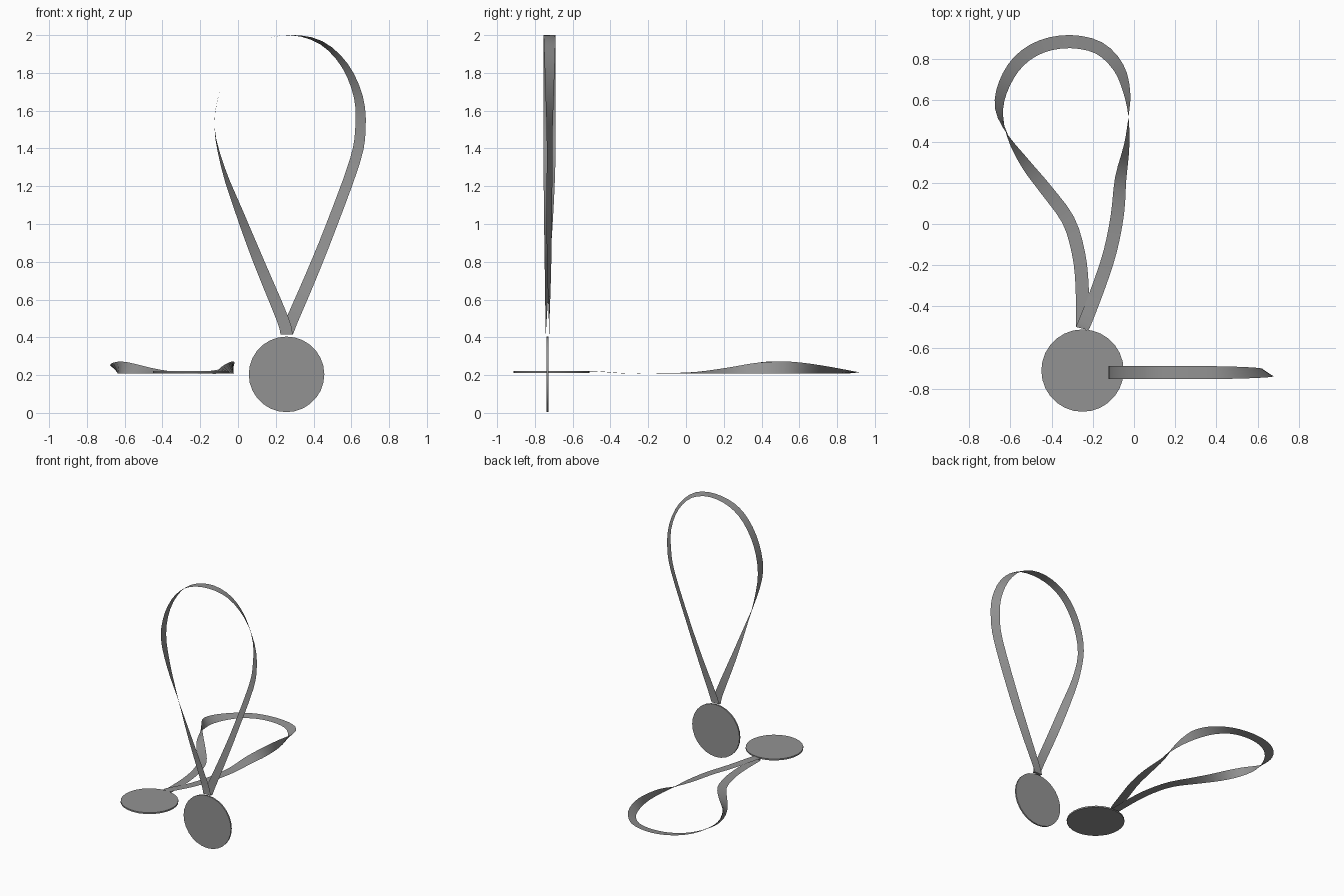
import bpy, bmesh, math
from mathutils import Vector

if "Cube" in bpy.data.objects:
    bpy.data.objects.remove(bpy.data.objects["Cube"])

HALF = 0.032  # half ribbon width

grey = bpy.data.materials.new("dark_grey")
grey.diffuse_color = (0.29, 0.29, 0.29, 1)
grey.use_nodes = True
grey.node_tree.nodes["Principled BSDF"].inputs["Base Color"].default_value = grey.diffuse_color


def smooth_path(pts, steps=3):
    """Catmull-Rom samples through the control points."""
    out, n = [], len(pts)
    P = [Vector(p) for p in pts]
    for i in range(n - 1):
        a, b, c, d = P[max(i - 1, 0)], P[i], P[i + 1], P[min(i + 2, n - 1)]
        for s in range(steps):
            t = s / steps
            out.append(0.5 * (2 * b + (c - a) * t + (2 * a - 5 * b + 4 * c - d) * t * t
                              + (3 * b - a - 3 * c + d) * t ** 3))
    out.append(P[-1])
    return out


def finish(name, bm):
    me = bpy.data.meshes.new(name)
    bm.to_mesh(me)
    bm.free()
    me.materials.append(grey)
    ob = bpy.data.objects.new(name, me)
    bpy.context.collection.objects.link(ob)
    for o in bpy.context.selected_objects:
        o.select_set(False)
    ob.select_set(True)
    bpy.context.view_layer.objects.active = ob
    bpy.ops.object.shade_smooth_by_angle(angle=math.radians(35))


def ribbon(name, pts, to_world):
    """Twisting strip: pts hold (u, v, height, twist in degrees)."""
    path = smooth_path(pts)
    bm = bmesh.new()
    rows = []
    for i, p in enumerate(path):
        t = path[min(i + 1, len(path) - 1)] - path[max(i - 1, 0)]
        if i in (0, len(path) - 1):       # square ends at the medal
            t = Vector((0, 1 if i == 0 else -1, 0, 0))
        t = Vector((t[0], t[1], 0)).normalized()
        a = math.radians(p[3])
        w = (Vector((-t.y, t.x, 0)) * math.cos(a) + Vector((0, 0, 1)) * math.sin(a)) * HALF
        c = Vector((p[0], p[1], p[2]))
        rows.append([bm.verts.new(to_world(c + w)), bm.verts.new(to_world(c - w))])
    for r, s in zip(rows, rows[1:]):
        bm.faces.new((r[0], r[1], s[1], s[0]))
    # folded end joining both strands
    r, s = rows[-1], rows[0]
    if (r[0].co - s[0].co).length > HALF:
        s = s[::-1]
    bm.faces.new((r[0], r[1], s[1], s[0]))
    finish(name, bm)


def disc(name, u, v, h, to_world, radius=0.2, thick=0.011, sides=28):
    bm = bmesh.new()
    bmesh.ops.create_cone(bm, cap_ends=True, segments=sides, radius1=radius,
                          radius2=radius, depth=thick)
    for vert in bm.verts:
        vert.co = to_world(vert.co + Vector((u, v, h)))
    bmesh.ops.recalc_face_normals(bm, faces=bm.faces)
    finish(name, bm)


def standing(p):
    return Vector((p.x, p.z, p.y))


def lying(p):
    return Vector(p)


# Standing medal
disc("standing_disc", 0.257, 0.204, -0.733, standing)
ribbon("standing_ribbon", [
    (0.257, 0.415, -0.743, 0), (0.235, 0.5, -0.741, 6), (0.11, 0.8, -0.734, 27),
    (0.0, 1.08, -0.727, 52), (-0.08, 1.3, -0.723, 74), (-0.125, 1.52, -0.722, 90),
    (-0.09, 1.72, -0.722, 90), (0.0, 1.88, -0.722, 90), (0.12, 1.97, -0.722, 90),
    (0.28, 2.0, -0.722, 91), (0.44, 1.96, -0.722, 108), (0.565, 1.84, -0.722, 124),
    (0.638, 1.67, -0.722, 138), (0.648, 1.5, -0.722, 150), (0.618, 1.33, -0.722, 152),
    (0.49, 0.98, -0.724, 154), (0.385, 0.72, -0.724, 163), (0.29, 0.5, -0.724, 176),
    (0.257, 0.415, -0.724, 180)], standing)

# Lying medal; edges rest at a constant height while the strip twists
disc("lying_disc", -0.25, -0.712, 0.217, lying)
flat = [
    (-0.25, -0.5, 180), (-0.252, -0.3, 180), (-0.27, -0.14, 178), (-0.32, 0.02, 175),
    (-0.43, 0.17, 162), (-0.525, 0.29, 140), (-0.615, 0.43, 96), (-0.655, 0.56, 52),
    (-0.63, 0.68, 28), (-0.56, 0.79, 14), (-0.45, 0.862, 8), (-0.31, 0.886, 6),
    (-0.17, 0.855, 12), (-0.075, 0.76, 32), (-0.035, 0.64, 58), (-0.027, 0.52, 90),
    (-0.036, 0.38, 115), (-0.065, 0.22, 150), (-0.08, 0.05, 172), (-0.115, -0.13, 178),
    (-0.17, -0.3, 180), (-0.235, -0.47, 180), (-0.25, -0.5, 180)]
last = len(flat) - 1
ribbon("lying_ribbon", [
    (x, y, 0.208 + HALF * abs(math.sin(math.radians(a)))
     + (0.012 if i >= last - 1 else 0), a)
    for i, (x, y, a) in enumerate(flat)], lying)
